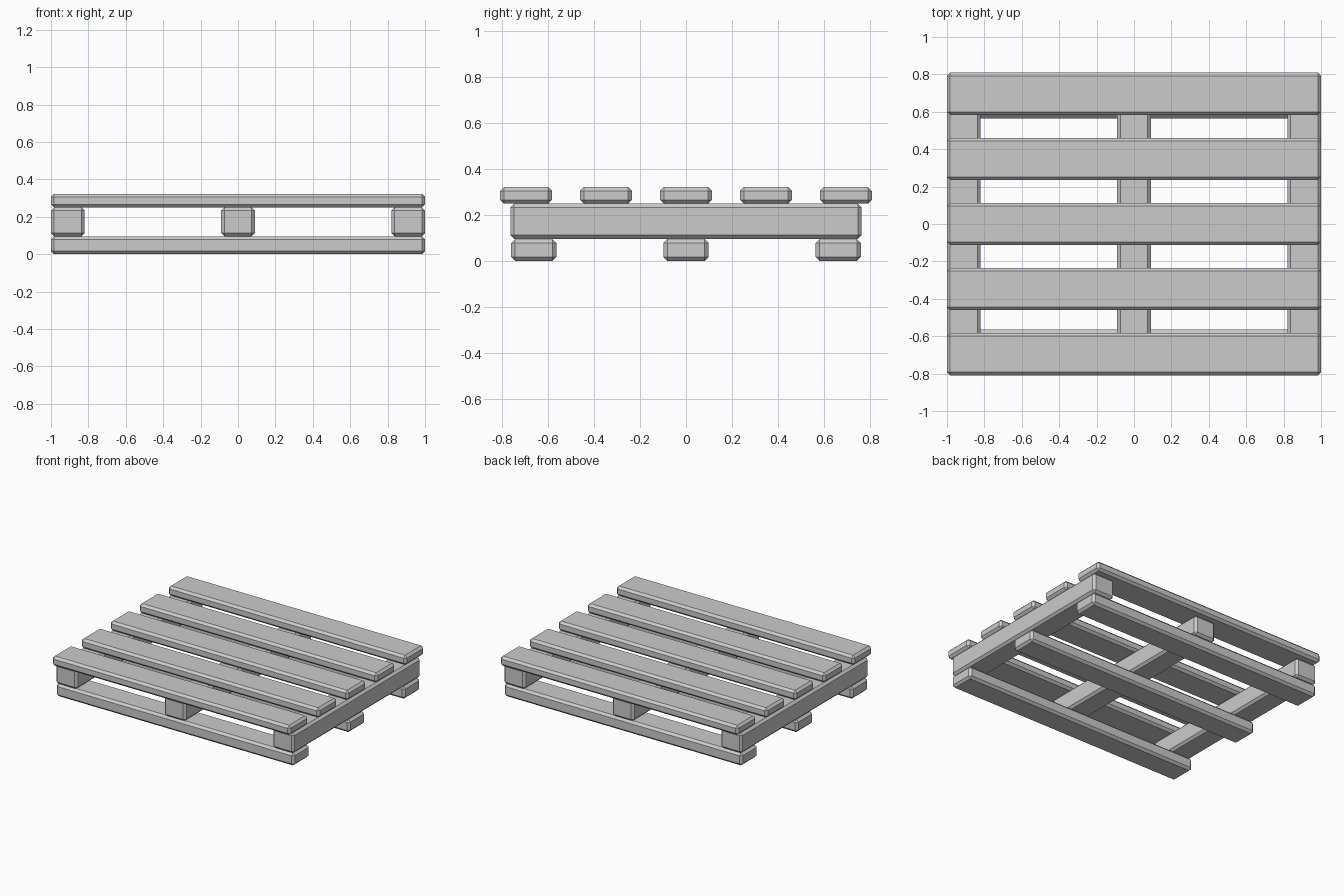
import bpy

if "Cube" in bpy.data.objects:
    bpy.data.objects.remove(bpy.data.objects["Cube"])

CHAMFER = 0.017


def plank(name, centre, size):
    """Box with a single-segment chamfer on every edge."""
    bpy.ops.mesh.primitive_cube_add(size=1, location=centre)
    ob = bpy.context.object
    ob.name = name
    for v in ob.data.vertices:
        v.co = [c * s for c, s in zip(v.co, size)]
    bevel = ob.modifiers.new("chamfer", 'BEVEL')
    bevel.width = CHAMFER
    bevel.segments = 1
    bevel.limit_method = 'NONE'
    return ob


# Deck boards across the top
for i in range(5):
    plank(f"deck_board_{i + 1}", (0, (i - 2) * 0.348, 0.2865), (2.0, 0.226, 0.073))

# Bearers running front to back
for side, x in (("left", -0.91), ("middle", 0), ("right", 0.91)):
    plank(f"{side}_bearer", (x, 0, 0.173), (0.18, 1.53, 0.154))

# Boards along the bottom
for place, y in (("front", -0.663), ("middle", 0), ("back", 0.663)):
    plank(f"{place}_bottom_board", (0, y, 0.048), (2.0, 0.196, 0.096))
